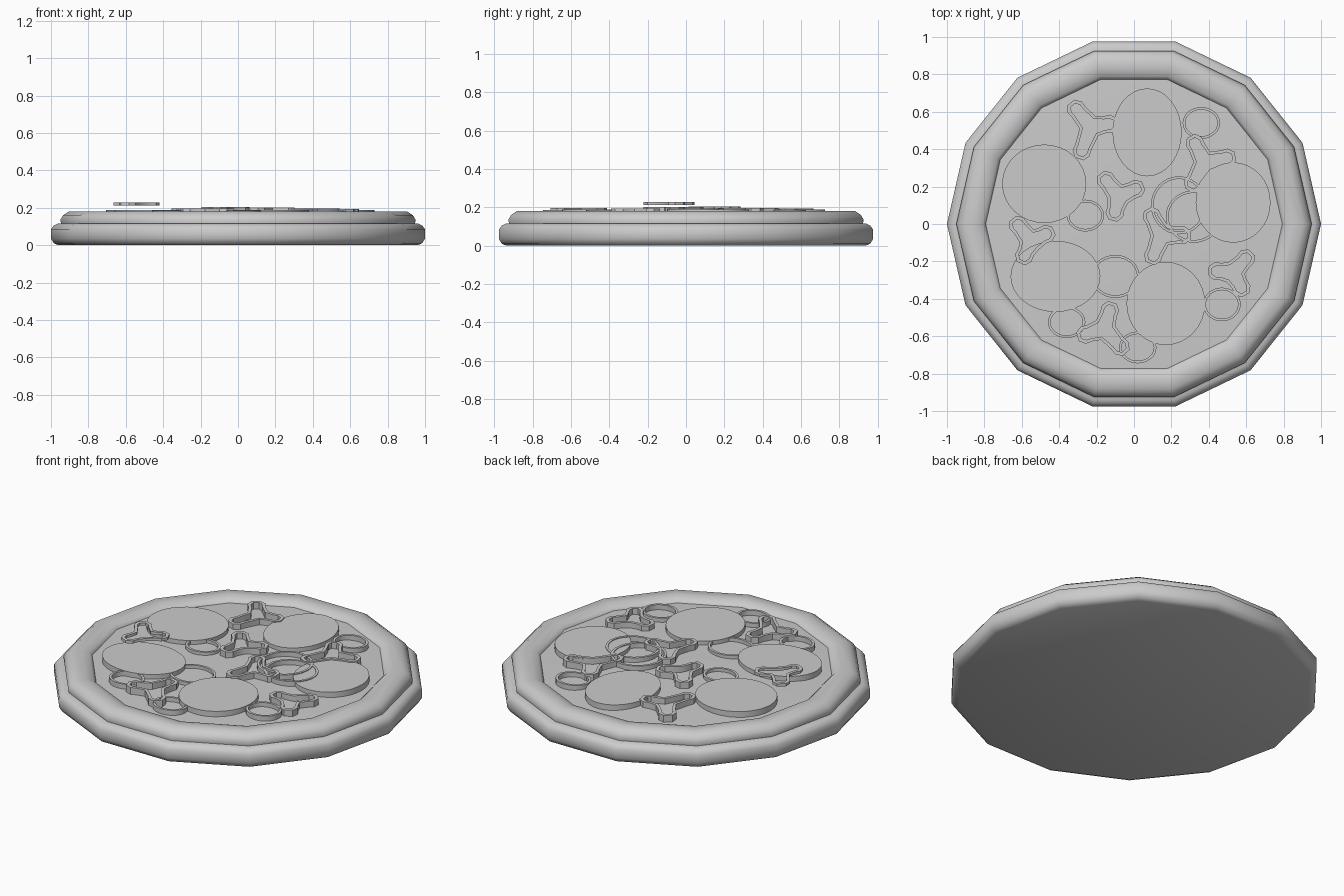
import bpy, bmesh
from math import sin, cos, pi, atan2, hypot

if "Cube" in bpy.data.objects:
    bpy.data.objects.remove(bpy.data.objects["Cube"])

def make(name, verts, faces, smooth=0.0):
    me = bpy.data.meshes.new(name)
    me.from_pydata(verts, [], faces)
    bm = bmesh.new()
    bm.from_mesh(me)
    bmesh.ops.recalc_face_normals(bm, faces=bm.faces)
    bm.to_mesh(me)
    bm.free()
    ob = bpy.data.objects.new(name, me)
    bpy.context.collection.objects.link(ob)
    if smooth:
        bpy.ops.object.select_all(action='DESELECT')
        ob.select_set(True)
        bpy.context.view_layer.objects.active = ob
        bpy.ops.object.shade_smooth_by_angle(angle=smooth)
    return ob

def lathe(name, profile, n=14, smooth=0.9, closed=False):
    m = len(profile)
    verts = [(r * cos(2 * pi * i / n), r * sin(2 * pi * i / n), z)
             for r, z in profile for i in range(n)]
    faces = []
    for k in range(m if closed else m - 1):
        a, b = k * n, (k + 1) % m * n
        for i in range(n):
            j = (i + 1) % n
            faces.append((a + i, a + j, b + j, b + i))
    if not closed:
        faces += [tuple(range(n)), tuple(range((m - 1) * n, m * n))]
    return make(name, verts, faces, smooth)

def band(name, outer, inner, z0, z1):
    # closed ring of rectangular section between two matching outlines
    n = len(outer)
    verts = [(x, y, z) for loop, z in ((outer, z0), (outer, z1), (inner, z1), (inner, z0))
             for x, y in loop]
    faces = []
    for k in range(4):
        a, b = k * n, (k + 1) % 4 * n
        for i in range(n):
            j = (i + 1) % n
            faces.append((a + i, a + j, b + j, b + i))
    return make(name, verts, faces, 0.6)

def ellipse(cx, cy, rx, ry, n=32):
    return [(cx + rx * cos(2 * pi * i / n), cy + ry * sin(2 * pi * i / n)) for i in range(n)]

# Dough base, crust rim and slightly domed cheese
lathe("dough_base", [(.96, 0), (.985, .01), (1, .035), (1, .085), (.985, .105), (.965, .115)])
lathe("crust_rim", [(.945, .11), (.95, .135), (.935, .16), (.905, .18), (.85, .18),
                    (.81, .17), (.79, .15), (.79, .11)], closed=True)
lathe("cheese", [(.82, .11), (.82, .152), (.6, .16), (.35, .165), (.1, .168)])

# Salami slices
for i, (x, y, rx, ry) in enumerate([(-.48 + .0, .215, .225, .21), (.07, .49, .185, .235),
                                    (.53, .115, .2, .215), (-.42, -.28, .24, .19),
                                    (.17, -.425, .21, .222)]):
    loop = ellipse(x, y, rx, ry)
    n = len(loop)
    verts = [(a, b, .15) for a, b in loop] + [(a, b, .189) for a, b in loop]
    faces = [tuple(range(n)), tuple(range(n, 2 * n))]
    faces += [(k, (k + 1) % n, n + (k + 1) % n, n + k) for k in range(n)]
    make(f"salami_{i + 1}", verts, faces, 0.6)

# Onion and olive rings
for i, (x, y, rx, ry) in enumerate([(.24, .1, .15, .155), (.32, .04, .15, .14),
                                    (-.1, -.28, .13, .115), (-.26, .045, .1, .085),
                                    (-.36, -.525, .1, .085), (.02, -.66, .1, .085),
                                    (.47, -.43, .1, .09), (.36, .54, .1, .085)]):
    band(f"onion_ring_{i + 1}", ellipse(x, y, rx, ry), ellipse(x, y, rx - .014, ry - .014),
         .155, .185 if i not in (0, 1) else .193)

# Three-lobed pepper rings, given by centre and lobe tips
peppers = [
    (-.55, -.09, (-.64, .02), (-.6, -.2), (-.44, -.04), .212),
    (-.23, .52, (-.33, .64), (-.29, .36), (-.1, .54), .17),
    (.38, .33, (.31, .46), (.53, .36), (.3, .19), .172),
    (-.08, .15, (-.17, .26), (.04, .2), (-.11, .03), .178),
    (.15, -.06, (.08, .07), (.29, -.06), (.09, -.2), .176),
    (.53, -.26, (.41, -.25), (.62, -.16), (.59, -.37), .168),
    (-.16, -.56, (-.12, -.43), (-.29, -.6), (-.05, -.68), .172)]

def lobed(cx, cy, tips, inset):
    polar = sorted((atan2(y - cy, x - cx), hypot(x - cx, y - cy)) for x, y in tips)
    pts, w = [], .048 - inset
    for i, (a, r) in enumerate(polar):
        for along, side in ((r - .055, -w * .95), (r - .02 - inset * .5, -w),
                            (r + .012 - inset, -w * .5), (r + .012 - inset, w * .5),
                            (r - .02 - inset * .5, w), (r - .055, w * .95)):
            pts.append((cx + along * cos(a) - side * sin(a), cy + along * sin(a) + side * cos(a)))
        gap = (polar[(i + 1) % 3][0] - a) % (2 * pi)
        d = .062 - inset
        pts.append((cx + d * cos(a + gap / 2), cy + d * sin(a + gap / 2)))
    return pts

for i, (x, y, a, b, c, z) in enumerate(peppers):
    band(f"pepper_ring_{i + 1}", lobed(x, y, (a, b, c), 0), lobed(x, y, (a, b, c), .018),
         z if i == 0 else .15, z + .016 if i == 0 else z + .025)
